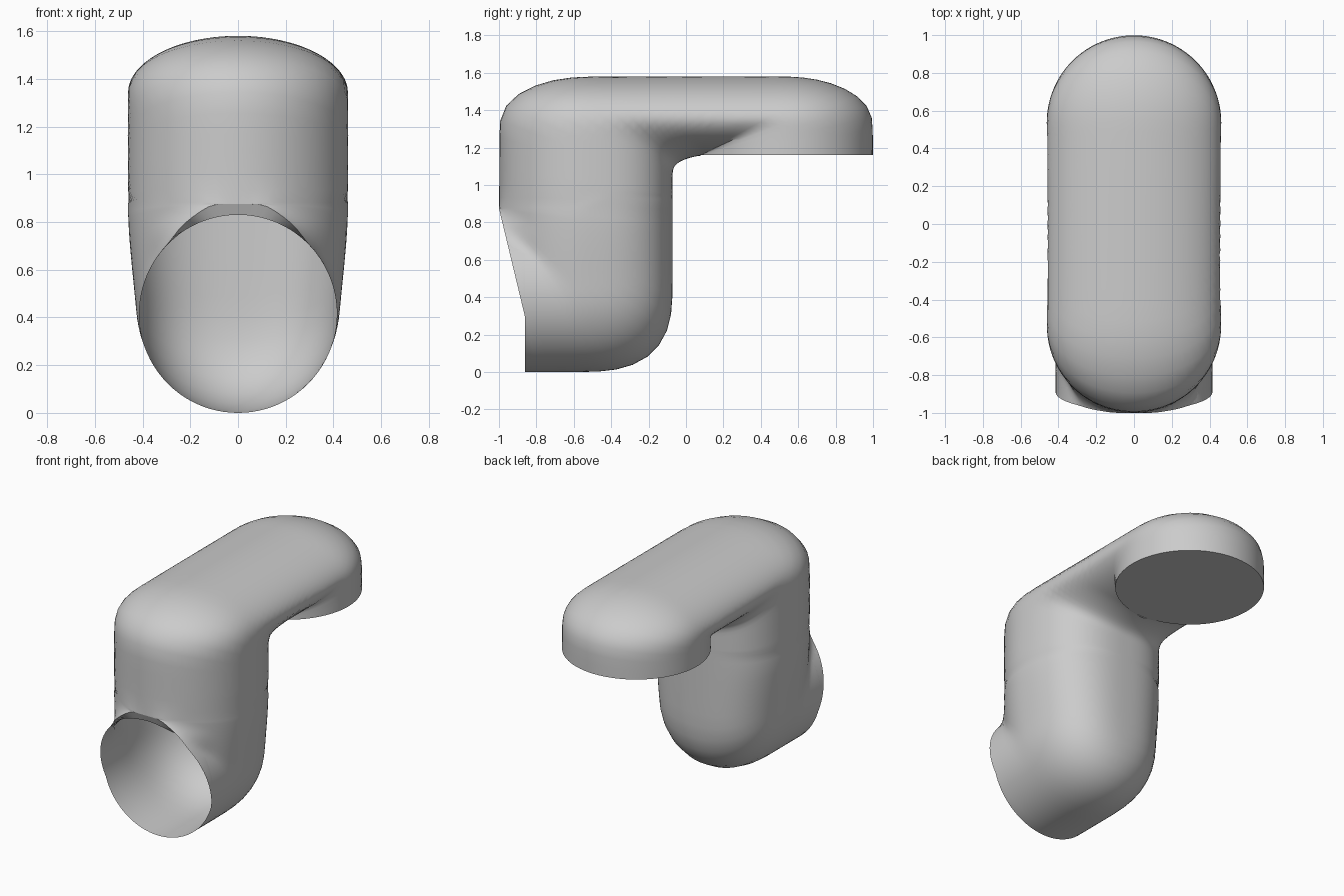
import bpy, bmesh, math
from mathutils import Vector

cube = bpy.data.objects.get("Cube")
if cube:
    bpy.data.objects.remove(cube, do_unlink=True)

SIDES = 80
WIDE, NARROW = 0.462, 0.415     # body and socket radii
BACK = 0.537                    # distance of each vertical axis from the middle


def smooth01(v):
    v = min(max(v, 0), 1)
    return v * v * (3 - 2 * v)


def blend(a, b, k):
    """Union of two solids with a fillet of size k."""
    if k < 1e-4:
        return min(a, b)
    h = max(k - abs(a - b), 0)
    return min(a, b) - h * h / (4 * k)


def trunk(x, y, z):
    """Upright body: round front, rounded back and bowl-shaped bottom."""
    radius = NARROW + (WIDE - NARROW) * smooth01((z - 0.2) / 0.7)
    u = math.hypot(x, min(z - NARROW, 0)) / radius
    if y < -BACK:
        norm = math.hypot(u, (y + BACK) / WIDE)
    else:
        n = 2.6
        norm = (u ** n + ((y + BACK) / (BACK - 0.072)) ** n) ** (1 / n)
    return max((norm - 1) * WIDE, z - 1.36)


def arm(x, y, z):
    """Level body: long rounded plan with a crowned top and curved underside."""
    u = math.hypot(x, max(abs(y) - BACK, 0)) / WIDE
    v = (z - 1.34) / 0.24 if z > 1.34 else min(z - 1.37, 0) / 0.21
    return (math.hypot(u, v) - 1) * WIDE


def outlet(x, y, z):
    """Downward round end of the arm."""
    u = math.hypot(x, y - BACK) / WIDE
    return (math.hypot(u, max(z - 1.34, 0) / 0.24) - 1) * WIDE


def socket(x, y, z):
    """Forward round end of the trunk."""
    return max(math.hypot(x, z - NARROW) - NARROW, y + 0.5)


def body(p):
    x, y, z = p
    near = math.exp(-((y - 0.02) ** 2 + (z - 1.1) ** 2) / 0.06)
    f = blend(trunk(x, y, z), arm(x, y, z), 0.24 * near)
    f = blend(f, socket(x, y, z), 0.12 * smooth01((z - 0.6) / 0.2))
    return min(f, outlet(x, y, z))


def section(pivot, direction, reach, sign):
    """Outline of the body in a plane through a pivot at an inner bend."""
    centre = pivot + direction * reach
    up = direction * sign
    ring = []
    for i in range(SIDES):
        a = math.tau * i / SIDES
        ray = Vector((math.cos(a), 0, 0)) + up * math.sin(a)
        toward = -sign * math.sin(a)
        limit = min(1.6, reach / toward) if toward > 1e-3 else 1.6
        lo, hi = 0, 0
        while hi < limit and body(centre + ray * hi) < 0:
            lo, hi = hi, hi + 0.04
        hi = min(hi, limit)
        for _ in range(12):
            mid = (lo + hi) / 2
            if body(centre + ray * mid) < 0:
                lo = mid
            else:
                hi = mid
        ring.append(centre + ray * lo)
    return ring


def circle(radius):
    angles = [math.tau * i / SIDES for i in range(SIDES)]
    return [(radius * math.cos(a), radius * math.sin(a)) for a in angles]


# Open front rim, its top swept forward onto the trunk
rings = [[Vector((x, -0.862 - 0.12 * smooth01((s - 0.27) / 0.15), NARROW + s))
          for x, s in circle(NARROW)]]

# Lower bend
for i in range(1, 19):
    a = math.radians(9 + 81 * i / 18)
    direction = Vector((0, math.sin(a), -math.cos(a)))
    rings.append(section(Vector((0, -1.0, 0.875)), direction,
                         0.465 + 0.12 * math.sin(2 * a), -1))

# Upper bend
STEPS = 44
for i in range(STEPS):
    t = i / STEPS
    a = math.pi * t
    pivot = Vector((0, 0.072, 0.93 + 0.23 * smooth01(t * 1.4)))
    direction = Vector((0, -math.cos(a), math.sin(a)))
    rings.append(section(pivot, direction, 0.465 - 0.22 * math.sin(a), 1))

# Flat outlet rim
rings.append([Vector((x, BACK + s, 1.16)) for x, s in circle(WIDE)])

# Skin the sections and close the outlet
bm = bmesh.new()
loops = [[bm.verts.new(p) for p in ring] for ring in rings]
for r0, r1 in zip(loops, loops[1:]):
    for i in range(SIDES):
        j = (i + 1) % SIDES
        bm.faces.new((r0[i], r0[j], r1[j], r1[i]))
inner = [v for loop in loops[2:-2] for v in loop]
for _ in range(2):
    bmesh.ops.smooth_vert(bm, verts=inner, factor=0.3,
                          use_axis_x=True, use_axis_y=True, use_axis_z=True)
bm.faces.new(loops[-1])
bmesh.ops.recalc_face_normals(bm, faces=bm.faces)
mesh = bpy.data.meshes.new("bent_pipe")
bm.to_mesh(mesh)
bm.free()

pipe = bpy.data.objects.new("bent_pipe", mesh)
bpy.context.collection.objects.link(pipe)

grey = bpy.data.materials.new("plain_grey")
grey.use_nodes = True
colour = (0.6, 0.6, 0.6, 1)
grey.diffuse_color = colour
grey.node_tree.nodes["Principled BSDF"].inputs["Base Color"].default_value = colour
mesh.materials.append(grey)

bpy.ops.object.select_all(action="DESELECT")
pipe.select_set(True)
bpy.context.view_layer.objects.active = pipe
bpy.ops.object.shade_smooth_by_angle(angle=math.radians(40))
